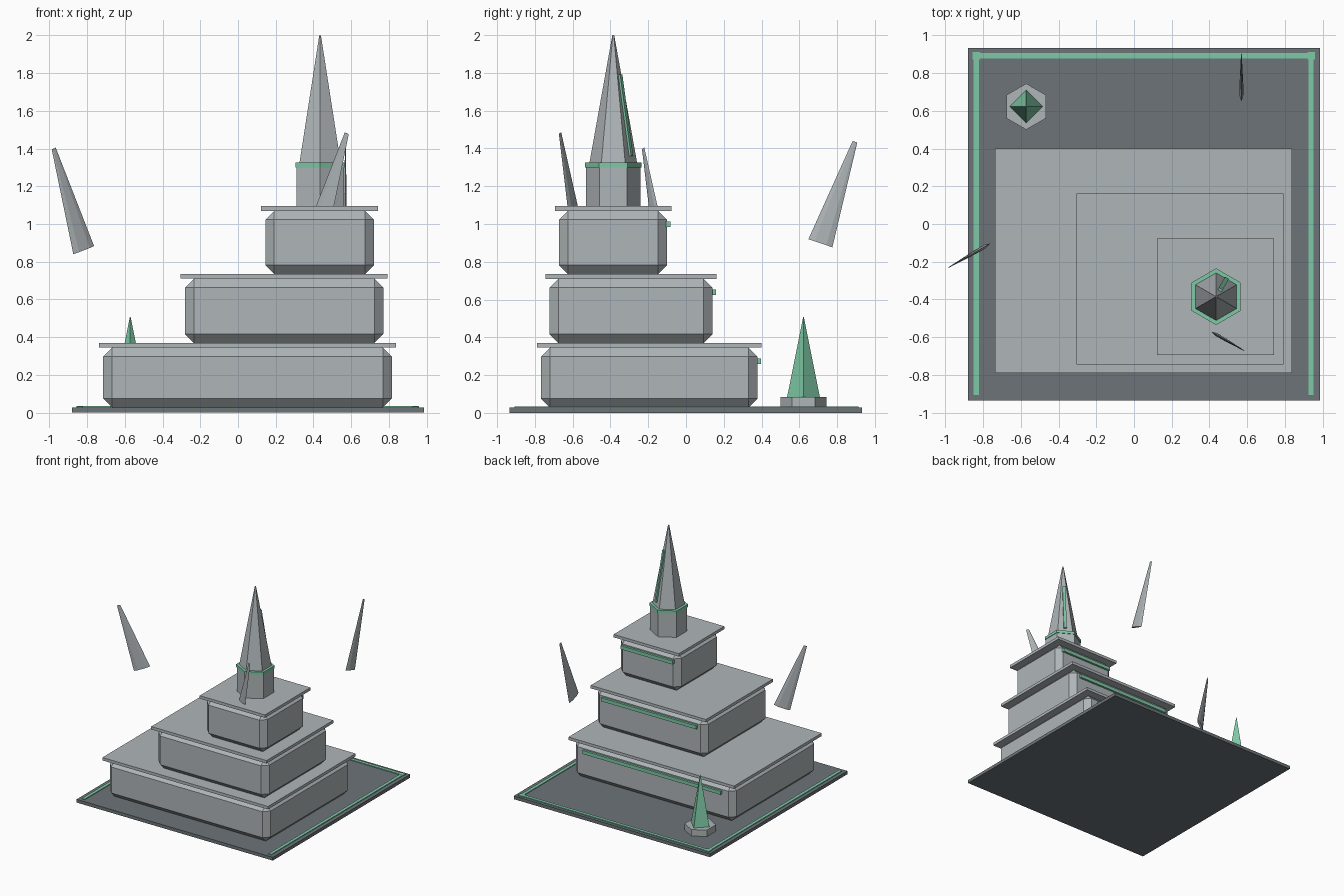
import bpy, bmesh, math
from mathutils import Matrix, Vector

if "Cube" in bpy.data.objects:
    bpy.data.objects.remove(bpy.data.objects["Cube"])


def material(name, rgb):
    m = bpy.data.materials.new(name)
    m.diffuse_color = (*rgb, 1)
    m.use_nodes = True
    m.node_tree.nodes["Principled BSDF"].inputs["Base Color"].default_value = m.diffuse_color
    return m


STONE = material("pale_stone", (0.43, 0.465, 0.48))
DARK = material("dark_slate", (0.15, 0.175, 0.187))
GREEN = material("mint_glow", (0.21, 0.58, 0.38))


def finish(name, bm, mat):
    bmesh.ops.recalc_face_normals(bm, faces=bm.faces)
    me = bpy.data.meshes.new(name)
    bm.to_mesh(me)
    bm.free()
    me.materials.append(mat)
    ob = bpy.data.objects.new(name, me)
    bpy.context.collection.objects.link(ob)
    return ob


def box(name, x, y, z, mat, bevel=0):
    """Box from (min, max) ranges, with optional chamfer."""
    bm = bmesh.new()
    size = [r[1] - r[0] for r in (x, y, z)]
    mid = [(r[0] + r[1]) / 2 for r in (x, y, z)]
    bmesh.ops.create_cube(bm, size=1, matrix=Matrix.Translation(mid) @ Matrix.Diagonal((*size, 1)))
    if bevel:
        bmesh.ops.bevel(bm, geom=bm.edges[:], offset=bevel, segments=1, affect='EDGES')
    return finish(name, bm, mat)


def cone(name, sides, r1, r2, z0, z1, xy, turn, mat):
    """Upright prism, frustum or spike."""
    bm = bmesh.new()
    m = Matrix.Translation((*xy, (z0 + z1) / 2)) @ Matrix.Rotation(math.radians(turn), 4, 'Z')
    bmesh.ops.create_cone(bm, cap_ends=True, segments=sides, radius1=r1, radius2=r2,
                          depth=z1 - z0, matrix=m)
    return finish(name, bm, mat)


def poly_prism(name, sides, r1, r2, z0, z1, xy, first, mat):
    """Frustum whose first corner points along a given angle in degrees."""
    bm = bmesh.new()
    rings = []
    for r, z in ((r1, z0), (r2, z1)):
        rings.append([bm.verts.new((xy[0] + r * math.cos(a), xy[1] + r * math.sin(a), z))
                      for a in (math.radians(first + 360 * i / sides) for i in range(sides))])
    for ring in rings:
        bm.faces.new(ring)
    for i in range(sides):
        j = (i + 1) % sides
        bm.faces.new((rings[0][i], rings[0][j], rings[1][j], rings[1][i]))
    return finish(name, bm, mat)


# Base plate with glowing inlay on left, right and back
box("base_plate", (-0.88, 0.985), (-0.935, 0.932), (0, 0.028), DARK)
box("left_inlay", (-0.85, -0.822), (-0.907, 0.905), (0.02, 0.034), GREEN)
box("right_inlay", (0.924, 0.952), (-0.907, 0.905), (0.02, 0.034), GREEN)
box("back_inlay", (-0.855, 0.957), (0.878, 0.906), (0.02, 0.0345), GREEN)
for side, cx in (("left", -0.836), ("right", 0.938)):
    box(side + "_inlay_corner", (cx - 0.02, cx + 0.02), (0.872, 0.912), (0.02, 0.035), GREEN)

# Three chamfered tiers, each with an overhanging slab and a back light strip
tiers = [((-0.714, 0.815), (-0.767, 0.378), 0.028, 0.345, 0.37),
         ((-0.281, 0.77), (-0.722, 0.14), 0.37, 0.71, 0.735),
         ((0.145, 0.72), (-0.672, -0.10), 0.735, 1.07, 1.095)]
for i, (x, y, z0, z1, z2) in enumerate(tiers, 1):
    box(f"tier_{i}", x, y, (z0, z1), STONE, 0.047)
    o = 0.0225
    box(f"tier_{i}_slab", (x[0] - o, x[1] + o), (y[0] - o, y[1] + o), (z1, z2), STONE)
    mid, half = (x[0] + x[1]) / 2, (x[1] - x[0]) * 0.43
    box(f"tier_{i}_light", (mid - half, mid + half), (y[1] - 0.01, y[1] + 0.018),
        (z1 - 0.087, z1 - 0.057), GREEN)

# Hexagonal tower, band and spire
T = (0.435, -0.385)
poly_prism("tower_drum", 6, 0.145, 0.145, 1.095, 1.3, T, 90, STONE)
poly_prism("tower_band", 6, 0.15, 0.15, 1.3, 1.325, T, 90, GREEN)
poly_prism("spire", 6, 0.126, 0.005, 1.325, 2.0, T, 90, STONE)

# Light strip lying on one spire face
out = Vector((0.5, math.sqrt(3) / 2, 0))
side = Vector((out.y, -out.x, 0))


def on_face(z):
    r = (0.126 - 0.121 * (z - 1.325) / 0.675) * math.sqrt(3) / 2
    return Vector((*T, z)) + out * r


low, high = on_face(1.36), on_face(1.79)
up = (high - low).normalized()
nrm = side.cross(up).normalized()
if nrm.dot(out) < 0:
    nrm = -nrm
m = Matrix((side * 0.024, nrm * 0.024, up * (high - low).length)).transposed().to_4x4()
m.translation = (low + high) / 2
bm = bmesh.new()
bmesh.ops.create_cube(bm, size=1, matrix=m)
finish("spire_light", bm, GREEN)

# Small crystal on a hexagonal foot
C = (-0.571, 0.622)
poly_prism("crystal_foot", 6, 0.122, 0.122, 0.028, 0.083, C, 90, STONE)
poly_prism("crystal", 4, 0.087, 0.002, 0.083, 0.507, C, 0, GREEN)

# Floating flat shards leaning outwards at thirds of a turn
shards = [((-0.897, -0.181, 1.131), 210), ((0.497, -0.621, 1.212), 330), ((0.569, 0.803, 1.167), 90)]
for i, (pos, ang) in enumerate(shards, 1):
    m = (Matrix.Translation(pos) @ Matrix.Rotation(math.radians(ang), 4, 'Z')
         @ Matrix.Rotation(math.radians(18.8), 4, 'Y') @ Matrix.Diagonal((1, 0.17, 1, 1)))
    ob = poly_prism(f"floating_shard_{i}", 6, 0.067, 0.013, -0.284, 0.284, (0, 0), 0, STONE)
    ob.data.transform(m)
